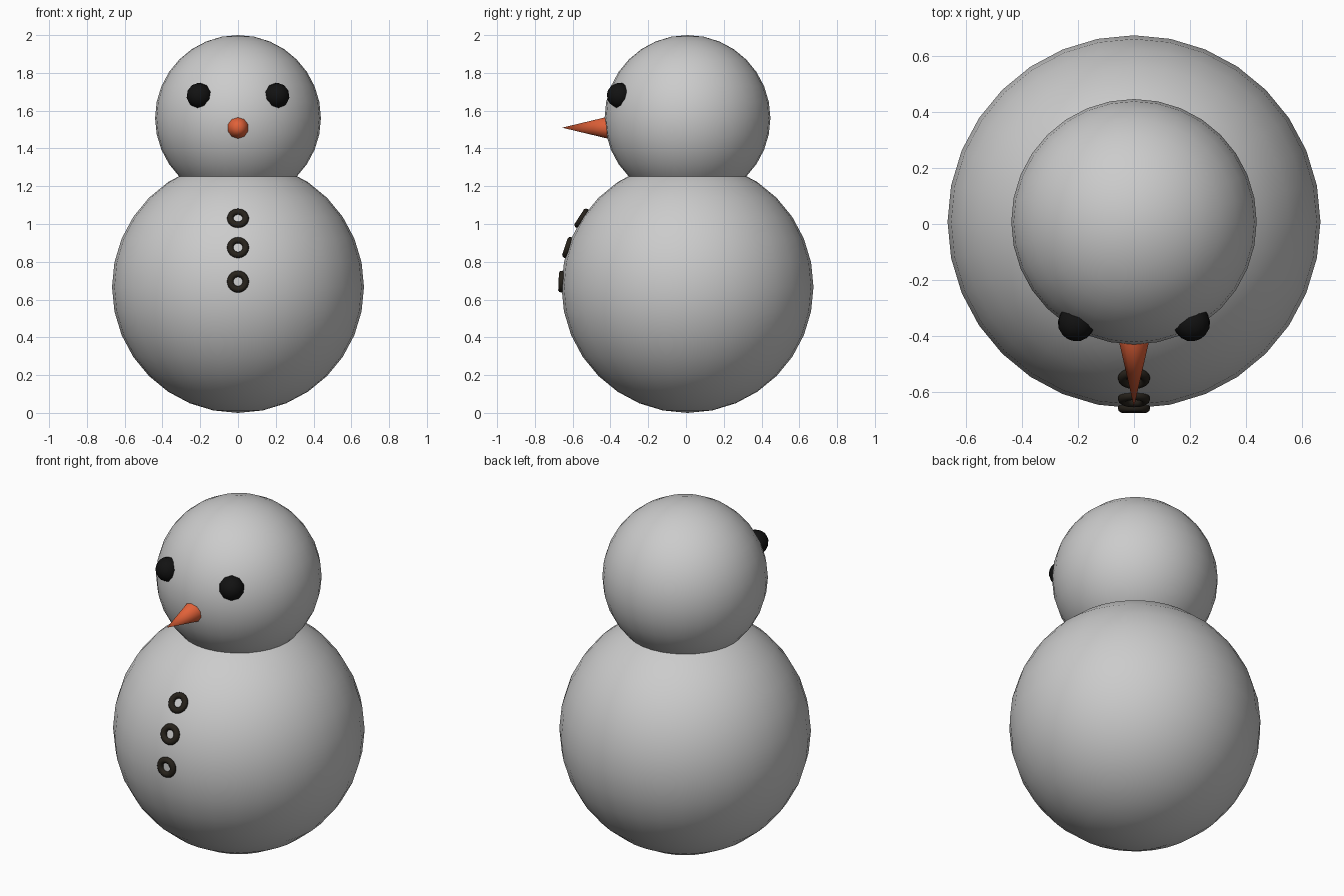
import bpy, math
from mathutils import Vector

if "Cube" in bpy.data.objects:
    bpy.data.objects.remove(bpy.data.objects["Cube"])

BODY_C, BODY_R = Vector((0, 0.008, 0.667)), 0.667
HEAD_C, HEAD_R = Vector((0, 0.008, 1.561)), 0.439


def material(name, color):
    m = bpy.data.materials.new(name)
    m.diffuse_color = (*color, 1)
    m.use_nodes = True
    m.node_tree.nodes["Principled BSDF"].inputs["Base Color"].default_value = m.diffuse_color
    return m


def finish(name, mat=None, angle=180):
    ob = bpy.context.object
    ob.name = name
    bpy.ops.object.shade_smooth_by_angle(angle=math.radians(angle))
    if mat:
        ob.data.materials.append(mat)
    return ob


def ball(name, center, radius, segments, rings, mat=None, rot=(0, 0, 0)):
    bpy.ops.mesh.primitive_uv_sphere_add(segments=segments, ring_count=rings,
                                         radius=radius, location=center, rotation=rot)
    return finish(name, mat)


def surface_y(center, radius, x, z):
    # y of the front surface of a ball at a given x and z
    return center.y - math.sqrt(radius ** 2 - x ** 2 - (z - center.z) ** 2)


coal = material("coal", (0.006, 0.006, 0.006))
carrot = material("carrot", (0.75, 0.12, 0.04))
button_mat = material("button", (0.02, 0.016, 0.011))

# Two snowballs
ball("body", BODY_C, BODY_R, 32, 16)
ball("head", HEAD_C, HEAD_R, 32, 16)

# Coal eyes, each turned to face out of the head
for side, label in ((-1, "left"), (1, "right")):
    x, z = side * 0.205, 1.68
    pos = Vector((x, surface_y(HEAD_C, HEAD_R, x, z) + 0.01, z))
    rot = (pos - HEAD_C).to_track_quat('Z', 'Y').to_euler()
    ball("eye_" + label, pos, 0.068, 10, 8, coal, rot)

# Carrot nose
bpy.ops.mesh.primitive_cone_add(vertices=10, radius1=0.061, radius2=0, depth=0.255,
                                location=(0, -0.5285, 1.51), rotation=(math.pi / 2, 0, 0))
finish("nose", carrot, 60)

# Ring buttons following the body curve
for i, z in enumerate((0.695, 0.875, 1.03)):
    pos = Vector((0, surface_y(BODY_C, BODY_R, 0, z), z))
    rot = (pos - BODY_C).to_track_quat('Z', 'Y').to_euler()
    bpy.ops.mesh.primitive_torus_add(major_segments=24, minor_segments=10,
                                     major_radius=0.041, minor_radius=0.017,
                                     location=pos, rotation=rot)
    finish(f"button_{i + 1}", button_mat)
